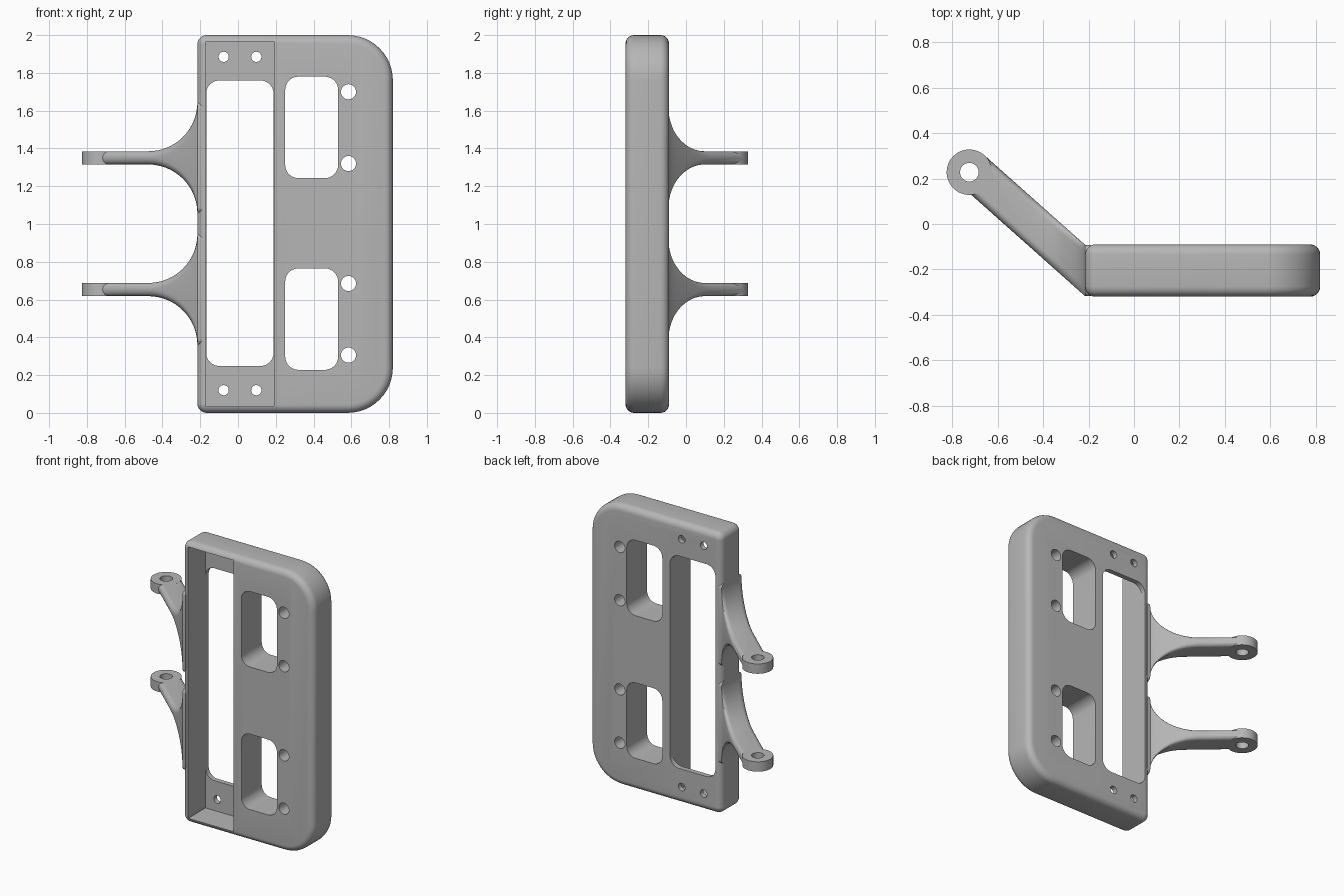
import bpy, bmesh, math
from mathutils import Matrix

if "Cube" in bpy.data.objects:
    bpy.data.objects.remove(bpy.data.objects["Cube"], do_unlink=True)

grey = bpy.data.materials.new("grey plastic")
grey.use_nodes = True
grey.diffuse_color = (0.47, 0.47, 0.47, 1)
grey.node_tree.nodes["Principled BSDF"].inputs["Base Color"].default_value = (0.47, 0.47, 0.47, 1)

FRONT, BACK, LEFT, RIGHT = -0.32, -0.09, -0.215, 0.82


def make_object(name, bm):
    bmesh.ops.recalc_face_normals(bm, faces=bm.faces)
    mesh = bpy.data.meshes.new(name)
    bm.to_mesh(mesh)
    bm.free()
    obj = bpy.data.objects.new(name, mesh)
    bpy.context.collection.objects.link(obj)
    mesh.materials.append(grey)
    return obj


def loft(bm, rings):
    """Skin a list of equal closed rings and cap both ends."""
    loops = [[bm.verts.new(p) for p in ring] for ring in rings]
    n = len(loops[0])
    for a, b in zip(loops, loops[1:]):
        for i in range(n):
            j = (i + 1) % n
            bm.faces.new((a[i], a[j], b[j], b[i]))
    bm.faces.new(loops[0])
    bm.faces.new(loops[-1][::-1])


def rounded_ring(x0, x1, z0, z1, r_left, r_right, y, inset=0.0, steps=12):
    """Rounded rectangle in the xz plane at depth y."""
    pts = []
    for quarter, (x, z, sx, sz, r) in enumerate((
            (x1, z1, -1, -1, r_right), (x0, z1, 1, -1, r_left),
            (x0, z0, 1, 1, r_left), (x1, z0, -1, 1, r_right))):
        for k in range(steps + 1):
            a = (quarter + k / steps) * math.pi / 2
            pts.append((x + sx * r + (r - inset) * math.cos(a), y,
                        z + sz * r + (r - inset) * math.sin(a)))
    return pts


def boolean(obj, other, operation):
    mod = obj.modifiers.new("boolean", "BOOLEAN")
    mod.operation, mod.object, mod.solver = operation, other, "EXACT"
    bpy.context.view_layer.objects.active = obj
    bpy.ops.object.modifier_apply(modifier=mod.name)
    bpy.data.objects.remove(other, do_unlink=True)


def smooth(obj):
    bpy.ops.object.select_all(action="DESELECT")
    obj.select_set(True)
    bpy.context.view_layer.objects.active = obj
    bpy.ops.object.shade_smooth_by_angle(angle=math.radians(30))


# Plate with softened rims
RIM = 0.045
rim = [(RIM * (1 - math.sin(a)), RIM * (1 - math.cos(a)))
       for a in (k * math.pi / 12 for k in range(7))]
layers = [(inset, FRONT + d) for d, inset in reversed(rim)]
layers = sorted([(i, FRONT + d) for d, i in rim] + [(i, BACK - d) for d, i in rim],
                key=lambda layer: layer[1])
bm = bmesh.new()
loft(bm, [rounded_ring(LEFT, RIGHT, 0, 2, 0.05, 0.24, y, i) for i, y in layers])
plate = make_object("plate", bm)

# Recess open to the front, leaving a thin back wall
bm = bmesh.new()
loft(bm, [rounded_ring(-0.17, 0.19, 0.035, 1.967, 0.002, 0.002, y, steps=1) for y in (-0.5, -0.125)])
boolean(plate, make_object("recess_cutter", bm), "DIFFERENCE")

# Slot, windows and screw holes, all straight through
bm = bmesh.new()
for x0, x1, z0, z1 in ((-0.168, 0.188, 0.248, 1.76),
                       (0.25, 0.53, 0.228, 0.765), (0.25, 0.53, 1.243, 1.78)):
    loft(bm, [rounded_ring(x0, x1, z0, z1, 0.07, 0.07, y) for y in (-0.5, 0.1)])
holes = [(0.585, z, 0.04) for z in (0.306, 0.685, 1.32, 1.7)]
holes += [(x, z, 0.027) for x in (-0.076, 0.097) for z in (0.12, 1.885)]
for x, z, r in holes:
    loft(bm, [rounded_ring(x - r, x + r, z - r, z + r, r * 0.999, r * 0.999, y, steps=8)
              for y in (-0.5, 0.1)])
boolean(plate, make_object("opening_cutter", bm), "DIFFERENCE")
smooth(plate)

# Hinge arms that flare into the plate edge
FLARE, HALF, SLOPE = 0.26, 0.0349, 0.89
FLARE_X = LEFT - FLARE
EYE = (-0.725, 0.228)


def arm_half_height(x):
    d = min(max(x - FLARE_X, 0), FLARE)
    return HALF + FLARE - math.sqrt(FLARE ** 2 - d ** 2)


def arm_ring(x_front, x_back, z_mid):
    pts = []
    y_front = FRONT + 0.002 - SLOPE * (min(x_front, LEFT) - LEFT)
    y_back = BACK - 0.002 - SLOPE * (min(x_back, LEFT) - LEFT)
    for quarter, (su, sz) in enumerate(((1, 1), (-1, 1), (-1, -1), (1, -1))):
        for k in range(7):
            a = (quarter + k / 6) * math.pi / 2
            u = 0.5 + su * 0.32 + 0.18 * math.cos(a)
            x = x_front + (x_back - x_front) * u
            y = y_front + (y_back - y_front) * u
            pts.append((x, y, z_mid + sz * (arm_half_height(x) - 0.033) + 0.033 * math.sin(a)))
    return pts


def cylinder(name, radius, height, z):
    bm = bmesh.new()
    bmesh.ops.create_cone(bm, cap_ends=True, segments=48, radius1=radius, radius2=radius,
                          depth=height, matrix=Matrix.Translation((*EYE, z)))
    return make_object(name, bm)


for name, z in (("lower_arm", 0.653), ("upper_arm", 1.35)):
    xs = [FLARE_X + FLARE * math.sin(k * math.pi / 32) for k in range(17)]
    stations = [(-0.725, -0.66)] + [(x, x) for x in xs] + [(-0.19, -0.19)]
    bm = bmesh.new()
    loft(bm, [arm_ring(xf, xb, z) for xf, xb in stations])
    arm = make_object(name, bm)
    boolean(arm, cylinder("eye", 0.1, 0.07, z), "UNION")
    boolean(arm, cylinder("pin_cutter", 0.041, 0.3, z), "DIFFERENCE")
    smooth(arm)
